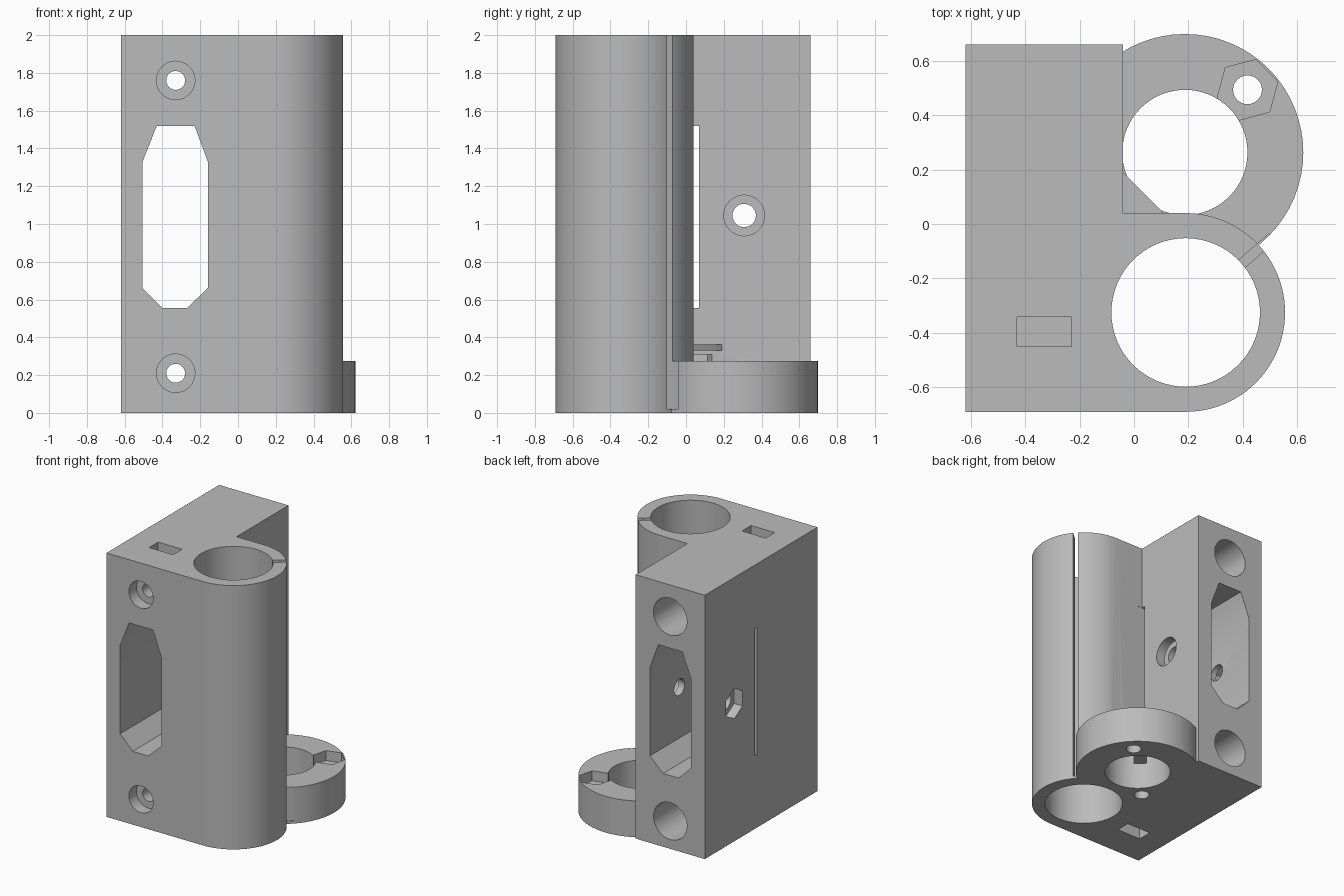
import bpy, bmesh, math
from mathutils import Matrix, Vector

if "Cube" in bpy.data.objects:
    bpy.data.objects.remove(bpy.data.objects["Cube"], do_unlink=True)

grey = bpy.data.materials.new("plain grey")
grey.use_nodes = True
COLOUR = (0.5, 0.5, 0.5, 1)
grey.diffuse_color = COLOUR
grey.node_tree.nodes["Principled BSDF"].inputs["Base Color"].default_value = COLOUR

# Each axis maps profile (u, v) and extrusion w to world space
AXES = {"z": lambda u, v, w: (u, v, w),
        "y": lambda u, v, w: (u, w, v),
        "x": lambda u, v, w: (w, u, v)}


def prism(name, pts, lo, hi, axis="z"):
    put = AXES[axis]
    bm = bmesh.new()
    a = [bm.verts.new(put(u, v, lo)) for u, v in pts]
    b = [bm.verts.new(put(u, v, hi)) for u, v in pts]
    bm.faces.new(a)
    bm.faces.new(b)
    n = len(pts)
    for i in range(n):
        j = (i + 1) % n
        bm.faces.new((a[i], a[j], b[j], b[i]))
    bmesh.ops.recalc_face_normals(bm, faces=bm.faces)
    me = bpy.data.meshes.new(name)
    bm.to_mesh(me)
    bm.free()
    me.materials.append(grey)
    ob = bpy.data.objects.new(name, me)
    bpy.context.collection.objects.link(ob)
    return ob


def arc(c, r, start=0, sweep=360, n=64):
    last = n if sweep == 360 else n - 1
    return [(c[0] + r * math.cos(math.radians(start + sweep * i / last)),
             c[1] + r * math.sin(math.radians(start + sweep * i / last))) for i in range(n)]


def rect(u0, u1, v0, v1):
    return [(u0, v0), (u1, v0), (u1, v1), (u0, v1)]


def combine(tool, operation="DIFFERENCE"):
    tool.hide_render = True
    mod = body.modifiers.new(operation.lower(), "BOOLEAN")
    mod.operation, mod.object, mod.solver = operation, tool, "EXACT"
    bpy.context.view_layer.objects.active = body
    bpy.ops.object.modifier_apply(modifier=mod.name)
    bpy.data.objects.remove(tool, do_unlink=True)


def cut(pts, lo, hi, axis="z"):
    combine(prism("cutter", pts, lo, hi, axis))


LEFT, STEP, FRONT, BACK = -0.62, -0.04, -0.69, 0.66
TUBE, RING = (0.19, -0.325), (0.187, 0.263)

# Block and clamp tube in one outline
outline = [(LEFT, FRONT)] + arc(TUBE, 0.365, -90, 180, 49) + [
    (STEP, 0.04), (STEP, BACK), (LEFT, BACK)]
body = prism("bracket_body", outline, 0, 2)

# Low ring behind the tube
combine(prism("ring", arc(RING, 0.435), 0, 0.275), "UNION")
cut(arc(RING, 0.23), -0.1, 0.28)
cut(arc(TUBE, 0.273), -0.1, 2.1)

# Diagonal clamp slit in the tube wall
d = Vector((math.cos(math.radians(41)), math.sin(math.radians(41))))
side = Vector((-d.y, d.x)) * 0.018
c = Vector(TUBE)
cut([tuple(p) for p in (c + d * 0.2 - side, c + d * 0.42 - side,
                        c + d * 0.42 + side, c + d * 0.2 + side)], 0.02, 2.1)

# Long window and the thin slot crossing it
cut([(-0.43, 1.52), (-0.23, 1.52), (-0.16, 1.33), (-0.16, 0.66),
     (-0.27, 0.555), (-0.4, 0.555), (-0.505, 0.66), (-0.505, 1.33)], -1, 1, "y")
cut(rect(0.038, 0.068, 0.555, 1.52), -1, 0.0, "x")

# Upper and lower screw holes, rear bores and nut slots
for z, lo, hi in ((1.76, 1.65, 2.1), (0.21, -0.1, 0.32)):
    hole = (-0.33, z)
    cut(arc(hole, 0.05, n=32), -1, 0, "y")
    cut(arc(hole, 0.102, n=32), -1, -0.6, "y")
    cut(arc(hole, 0.14, n=48), -0.2, 1, "y")
    cut(rect(-0.43, -0.23, -0.45, -0.342), lo, hi)

# Cross bolt with round recess and hexagonal recess
bolt = (0.308, 1.045)
cut(arc(bolt, 0.062, n=32), -1, 0.0, "x")
cut(arc(bolt, 0.108, n=32), -0.11, 0.0, "x")
cut(arc(bolt, 0.115, 30, n=6), -1, -0.55, "x")

# Ring screw holes with hexagonal nut pockets
for k in (1, -1):
    p = (RING[0] + 0.23 * k, RING[1] + 0.23 * k)
    cut(arc(p, 0.053, n=32), -0.1, 0.3)
    cut(arc(p, 0.115, 15, n=6), 0.2, 0.31)

# Small corner shelf above the inner pocket
combine(prism("shelf", [(-0.06, 0.02), (0.12, 0.02), (0.1, 0.05), (STEP, 0.19), (-0.06, 0.19)],
              0.33, 0.362), "UNION")

bpy.ops.object.select_all(action="DESELECT")
body.select_set(True)
bpy.context.view_layer.objects.active = body
bpy.ops.object.shade_smooth_by_angle(angle=math.radians(25))
